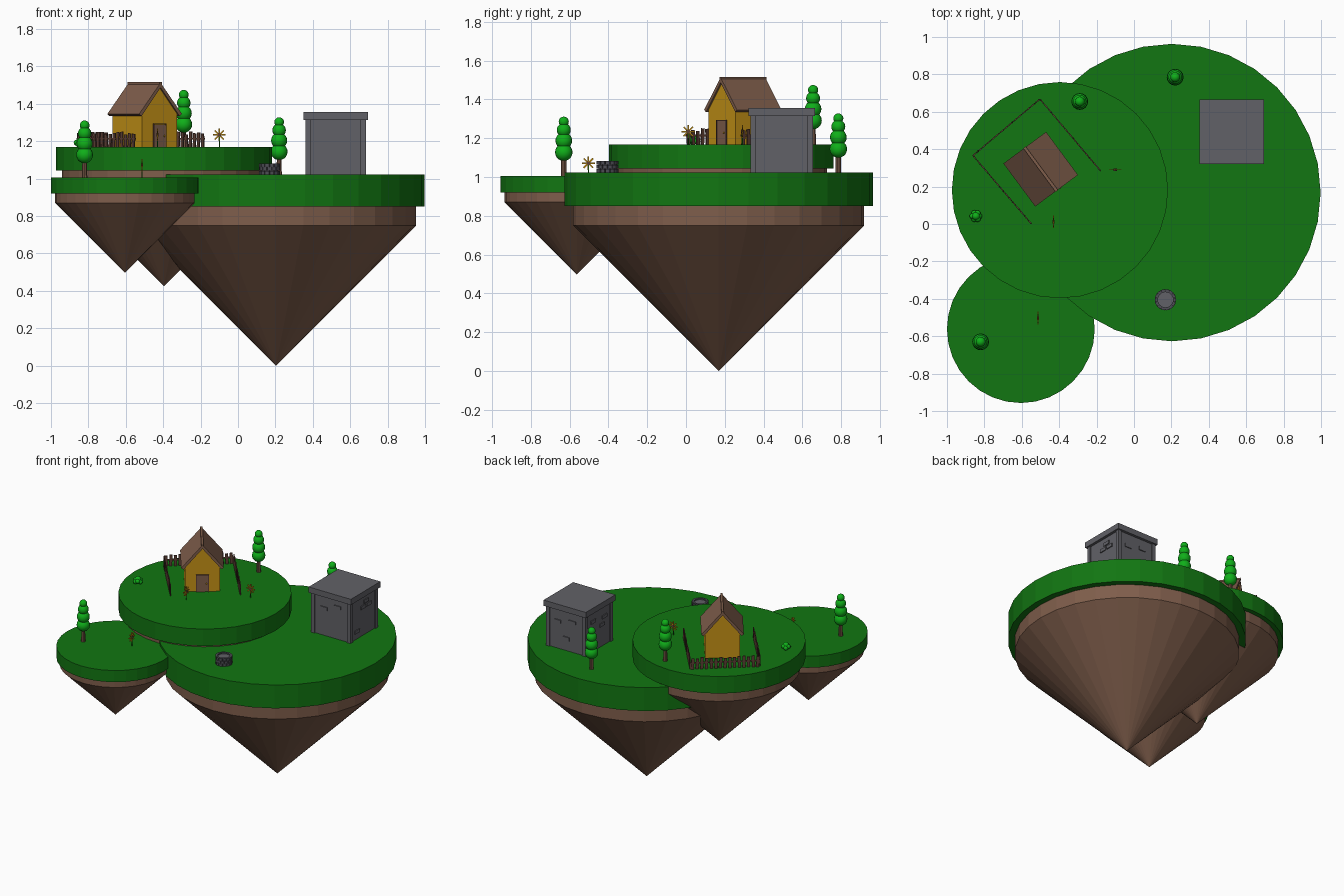
import bpy, bmesh, math, random
from mathutils import Matrix, Vector

if "Cube" in bpy.data.objects:
    bpy.data.objects.remove(bpy.data.objects["Cube"])

random.seed(4)
T, R = Matrix.Translation, Matrix.Rotation


def material(name, rgb):
    m = bpy.data.materials.new(name)
    m.diffuse_color = (*rgb, 1)
    m.use_nodes = True
    m.node_tree.nodes["Principled BSDF"].inputs["Base Color"].default_value = m.diffuse_color
    return m


GRASS = material("grass_green", (0.006, 0.18, 0.006))
EARTH = material("earth_brown", (0.21, 0.11, 0.07))
LEAF = material("leaf_green", (0.005, 0.43, 0.01))
GOLD = material("gold", (0.56, 0.29, 0.008))
STONE = material("stone_grey", (0.12, 0.12, 0.135))
DARK_STONE = material("dark_stone", (0.075, 0.075, 0.09))
WOOD = material("dark_wood", (0.11, 0.05, 0.035))


def finish(bm, name, mat, matrix=Matrix(), smooth=False):
    bmesh.ops.recalc_face_normals(bm, faces=bm.faces)
    me = bpy.data.meshes.new(name)
    bm.to_mesh(me)
    bm.free()
    me.materials.append(mat)
    ob = bpy.data.objects.new(name, me)
    ob.matrix_world = matrix
    bpy.context.collection.objects.link(ob)
    if smooth:
        for p in me.polygons:
            p.use_smooth = True
    return ob


def box(bm, centre, size, rot=Matrix()):
    bmesh.ops.create_cube(bm, size=1, matrix=T(centre) @ rot @ Matrix.Diagonal((*size, 1)))


def cone(bm, z0, z1, r0, r1, n=32, x=0, y=0):
    bmesh.ops.create_cone(bm, cap_ends=True, segments=n, radius1=r0, radius2=r1,
                          depth=z1 - z0, matrix=T((x, y, (z0 + z1) / 2)))


def prism(bm, profile, y0, y1):
    """Extrude an x-z outline along y."""
    a = [bm.verts.new((x, y0, z)) for x, z in profile]
    b = [bm.verts.new((x, y1, z)) for x, z in profile]
    bm.faces.new(a)
    bm.faces.new(b[::-1])
    for i in range(len(a)):
        j = (i + 1) % len(a)
        bm.faces.new((a[i], b[i], b[j], a[j]))


# Floating islands: grass disc, earth band and pointed underside
def island(name, x, y, top, r):
    k = r / 0.795
    bm = bmesh.new()
    cone(bm, top - 0.172 * k, top, r, r)
    finish(bm, name + "_grass", GRASS, T((x, y, 0)))
    bm = bmesh.new()
    z1, z2, z3 = top - 0.172 * k, top - 0.272 * k, top - 1.022 * k
    cone(bm, z2, z1, 0.75 * k, 0.75 * k)
    cone(bm, z3, z2, 0, 0.75 * k)
    finish(bm, name + "_earth", EARTH, T((x, y, 0)))


island("large_island", 0.203, 0.168, 1.022, 0.795)
island("upper_island", -0.396, 0.181, 1.168, 0.578)
island("small_island", -0.605, -0.562, 1.005, 0.395)


# Trees: trunk with four stacked leaf balls
def tree(i, x, y, z):
    bm = bmesh.new()
    cone(bm, 0, 0.13, 0.015, 0.012, 10)
    finish(bm, f"tree_trunk_{i}", EARTH, T((x, y, z)))
    bm = bmesh.new()
    for h, r in ((0.122, 0.045), (0.182, 0.043), (0.237, 0.036), (0.28, 0.026)):
        bmesh.ops.create_uvsphere(bm, u_segments=16, v_segments=10, radius=r, matrix=T((0, 0, h)))
    finish(bm, f"tree_leaves_{i}", LEAF, T((x, y, z)), True)


tree(1, -0.82, -0.63, 1.005)
tree(2, -0.29, 0.655, 1.168)
tree(3, 0.22, 0.785, 1.022)

# Bush: cluster of small balls
bm = bmesh.new()
for i in range(6):
    a = i * math.tau / 6
    bmesh.ops.create_uvsphere(bm, u_segments=10, v_segments=6, radius=0.016,
                              matrix=T((0.018 * math.cos(a), 0.018 * math.sin(a), 0.016 + 0.008 * (i % 2))))
bmesh.ops.create_uvsphere(bm, u_segments=10, v_segments=6, radius=0.022, matrix=T((0, 0, 0.03)))
finish(bm, "bush", LEAF, T((-0.845, 0.042, 1.168)), True)


# Flowers: thin stem and an upright star of eight petals
def flower(i, x, y, z, turn):
    m = T((x, y, z)) @ R(turn, 4, 'Z')
    bm = bmesh.new()
    cone(bm, 0, 0.065, 0.003, 0.003, 6)
    finish(bm, f"flower_stem_{i}", GRASS, m)
    bm = bmesh.new()
    for k in range(8):
        a = k * math.tau / 8
        box(bm, (0.02 * math.cos(a), 0, 0.066 + 0.02 * math.sin(a)), (0.028, 0.005, 0.008), R(-a, 4, 'Y'))
    finish(bm, f"flower_petals_{i}", GOLD, m)
    bm = bmesh.new()
    bmesh.ops.create_cone(bm, cap_ends=True, segments=10, radius1=0.01, radius2=0.01, depth=0.011,
                          matrix=T((0, 0, 0.066)) @ R(math.pi / 2, 4, 'X'))
    finish(bm, f"flower_centre_{i}", WOOD, m)


flower(1, -0.10, 0.29, 1.168, 0)
flower(2, -0.43, 0.012, 1.168, math.pi / 2)
flower(3, -0.513, -0.503, 1.005, math.pi / 2)

# House, turned so its door faces front right
HOUSE = T((-0.499, 0.293, 1.168)) @ R(math.radians(36.5), 4, 'Z')
bm = bmesh.new()
prism(bm, [(-0.117, 0), (0.117, 0), (0.117, 0.185), (0, 0.325), (-0.117, 0.185)], -0.133, 0.133)
finish(bm, "house_walls", GOLD, HOUSE)
bm = bmesh.new()
prism(bm, [(-0.142, 0.178), (-0.127, 0.166), (0, 0.318), (0.127, 0.166), (0.142, 0.178), (0, 0.345)], -0.143, 0.143)
finish(bm, "house_roof", EARTH, HOUSE)
bm = bmesh.new()
box(bm, (0, 0, 0.341), (0.016, 0.29, 0.014))
finish(bm, "roof_ridge", EARTH, HOUSE)
bm = bmesh.new()
box(bm, (0, -0.134, 0.06), (0.076, 0.01, 0.12))
finish(bm, "door", EARTH, HOUSE)
bm = bmesh.new()
for s in (-1, 1):
    box(bm, (s * 0.04, -0.134, 0.061), (0.005, 0.013, 0.122))
box(bm, (0, -0.134, 0.123), (0.085, 0.013, 0.005))
finish(bm, "door_frame", WOOD, HOUSE)
bm = bmesh.new()
bmesh.ops.create_uvsphere(bm, u_segments=8, v_segments=6, radius=0.005, matrix=T((0.026, -0.142, 0.06)))
finish(bm, "door_knob", GOLD, HOUSE, True)

# Picket fence on three sides of the house
posts = [Vector(p) for p in ((-0.548, 0.0, 1.168), (-0.861, 0.366, 1.168), (-0.503, 0.668, 1.168), (-0.178, 0.283, 1.168))]
bm = bmesh.new()
for a, b in zip(posts, posts[1:]):
    d = b - a
    turn = R(math.atan2(d.y, d.x), 4, 'Z')
    for k in range(15):
        h = random.uniform(0.068, 0.084)
        lean = R(random.uniform(-0.08, 0.08), 4, 'Y')
        box(bm, a + d * (k + 0.5) / 15 + Vector((0, 0, h / 2)), (0.02, 0.007, h), turn @ lean)
    box(bm, (a + b) / 2 + Vector((0, 0, 0.045)), (d.length, 0.005, 0.01), turn)
finish(bm, "picket_fence", WOOD)

# Stone hut: recessed walls, corner pillars and flat roof
HUT = T((0.523, 0.493, 1.022))
bm = bmesh.new()
box(bm, (0, 0, 0.148), (0.305, 0.305, 0.296))
finish(bm, "hut_walls", STONE, HUT)
bm = bmesh.new()
for sx in (-1, 1):
    for sy in (-1, 1):
        box(bm, (sx * 0.147, sy * 0.147, 0.148), (0.028, 0.028, 0.296))
finish(bm, "hut_pillars", STONE, HUT)
bm = bmesh.new()
box(bm, (0, 0, 0.313), (0.344, 0.344, 0.042))
finish(bm, "hut_roof", STONE, HUT)

# Raised bricks on each wall: side index, offset along wall, height
bm = bmesh.new()
bricks = [(0, -0.06, 0.2), (0, 0.052, 0.235),
          (1, 0.03, 0.245), (1, -0.005, 0.21), (1, 0.06, 0.21), (1, -0.075, 0.055),
          (2, -0.07, 0.2), (2, 0.05, 0.22), (2, 0.0, 0.09),
          (3, -0.06, 0.22), (3, 0.04, 0.16), (3, 0.07, 0.21)]
for side, u, z in bricks:
    m = R(side * math.pi / 2, 4, 'Z')
    box(bm, m @ Vector((u, -0.153, z)), (0.054, 0.012, 0.024), m)
finish(bm, "hut_bricks", STONE, HUT)

# Stone well: rows of staggered blocks round a filled middle
WELL = T((0.168, -0.405, 1.022))
bm = bmesh.new()
for row in range(3):
    for k in range(14):
        m = R((k + 0.5 * (row % 2)) * math.tau / 14, 4, 'Z')
        box(bm, m @ Vector((0.048, 0, 0.01 + row * 0.02)), (0.016, 0.021, 0.018), m)
finish(bm, "well_stones", DARK_STONE, WELL)
bm = bmesh.new()
cone(bm, 0, 0.05, 0.046, 0.046, 24)
finish(bm, "well_middle", STONE, WELL)
